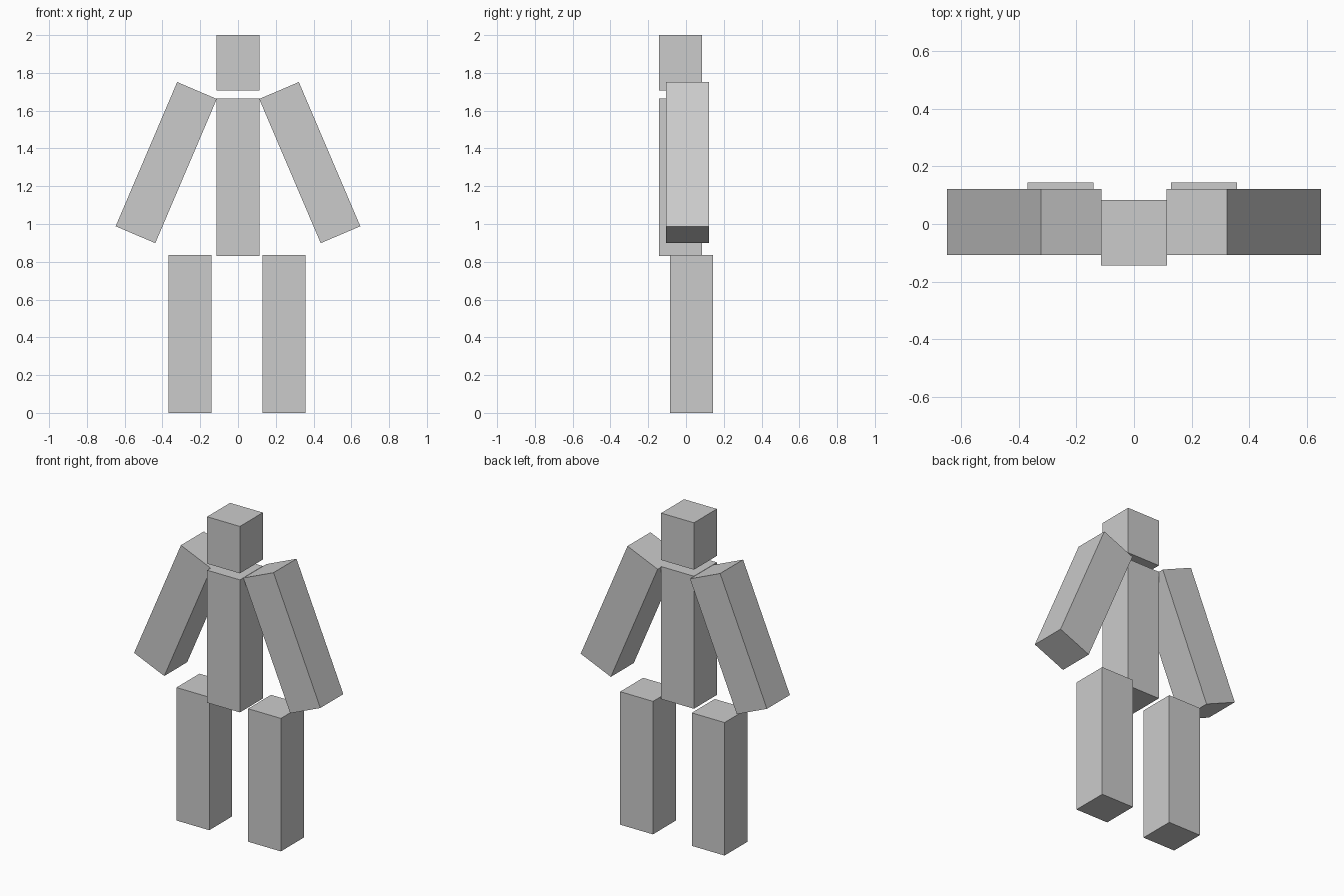
import bpy
import math

if "Cube" in bpy.data.objects:
    bpy.data.objects.remove(bpy.data.objects["Cube"])

W = 0.228  # shared square cross-section
L = 0.83   # shared limb and torso length


def block(name, centre, height, tilt=0.0):
    bpy.ops.mesh.primitive_cube_add(size=1, location=centre,
                                    rotation=(0, math.radians(tilt), 0))
    ob = bpy.context.object
    ob.name = name
    ob.scale = (W, W, height)
    return ob


# Head and torso, set slightly forward
block("head", (0, -0.03, 1.853), 0.295)
block("torso", (0, -0.03, 1.248), 0.833)

# Arms, splayed outward from the shoulders
for side, s in (("left", -1), ("right", 1)):
    block(side + "_arm", (s * 0.38, 0.007, 1.325), L, -23.1 * s)

# Legs, set slightly back
for side, x in (("left", -0.255), ("right", 0.243)):
    block(side + "_leg", (x, 0.03, 0.418), 0.836)
